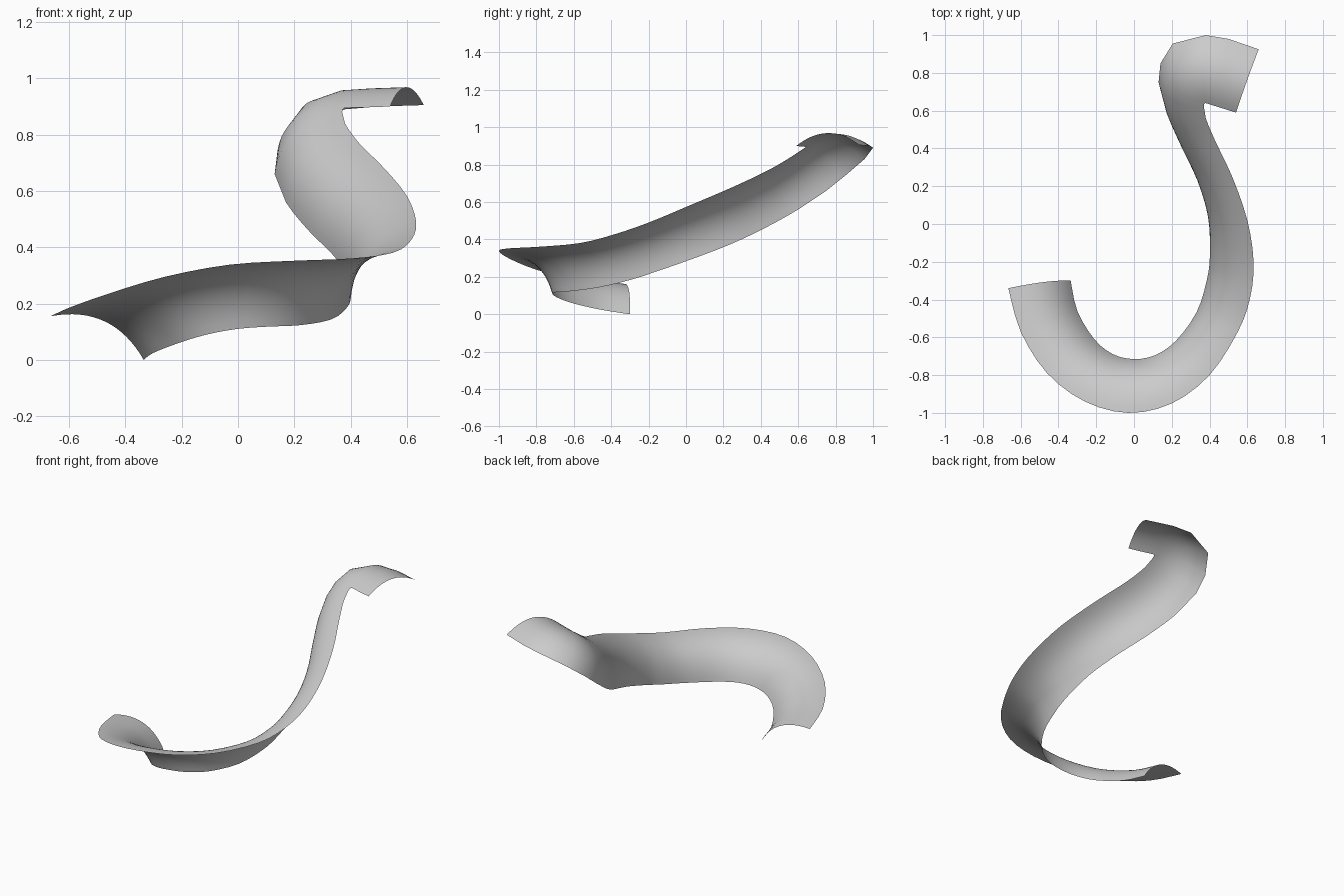
import bpy, bmesh
from mathutils import Vector

if "Cube" in bpy.data.objects:
    bpy.data.objects.remove(bpy.data.objects["Cube"])

# Paired rail points along the S path: outer rail, then inner rail
SECTIONS = [
    (-.665, -.34, .155, -.335, -.30, 0),
    (-.60, -.57, .185, -.30, -.46, .025),
    (-.46, -.79, .235, -.21, -.61, .06),
    (-.26, -.94, .295, -.11, -.69, .09),
    (-.03, -1.0, .338, 0, -.715, .11),
    (.20, -.95, .352, .11, -.695, .118),
    (.40, -.80, .36, .22, -.62, .123),
    (.55, -.57, .38, .33, -.47, .143),
    (.615, -.39, .425, .385, -.30, .183),
    (.633, -.20, .49, .402, -.16, .228),
    (.60, .02, .582, .392, .04, .298),
    (.52, .25, .68, .335, .24, .375),
    (.43, .44, .77, .25, .42, .46),
    (.38, .56, .84, .17, .60, .56),
    (.37, .62, .88, .13, .75, .66),
    (.372, .635, .89, .14, .85, .74),
    (.375, .64, .893, .205, .955, .83),
    (.38, .64, .895, .38, 1.0, .89),
    (.46, .615, .897, .50, .98, .90),
    (.54, .59, .90, .66, .925, .905),
]
SAG = 0.066        # arch height of the cross-section
ACROSS = 16        # strips across the band
SMOOTH_UNTIL = 13  # the tight end turn stays coarse


def catmull(p, t):
    a, b, c, d = p
    return 0.5 * (2 * b + (c - a) * t + (2 * a - 5 * b + 4 * c - d) * t * t
                  + (3 * b - a - 3 * c + d) * t ** 3)


def refine(points):
    out = []
    last = len(points) - 1
    for i in range(last):
        quad = [points[max(0, min(last, i + k))] for k in (-1, 0, 1, 2)]
        steps = 3 if i < SMOOTH_UNTIL else 1
        out += [catmull(quad, s / steps) for s in range(steps)]
    return out + [points[-1]]


outer = refine([Vector(s[:3]) for s in SECTIONS])
inner = refine([Vector(s[3:]) for s in SECTIONS])
centre = [(a + b) / 2 for a, b in zip(outer, inner)]

# Sweep the arched cross-section between the two rails
bm = bmesh.new()
rows = []
for i, (a, b) in enumerate(zip(outer, inner)):
    tangent = centre[min(i + 1, len(centre) - 1)] - centre[max(i - 1, 0)]
    normal = tangent.cross(b - a).normalized()
    row = []
    for j in range(ACROSS + 1):
        t = j / ACROSS
        row.append(bm.verts.new(a.lerp(b, t) + normal * SAG * 4 * t * (1 - t)))
    rows.append(row)
for r0, r1 in zip(rows, rows[1:]):
    for j in range(ACROSS):
        bm.faces.new((r0[j], r1[j], r1[j + 1], r0[j + 1]))
for f in bm.faces:
    f.smooth = True

mesh = bpy.data.meshes.new("curved_band")
bm.to_mesh(mesh)
bm.free()
band = bpy.data.objects.new("curved_band", mesh)
bpy.context.collection.objects.link(band)
